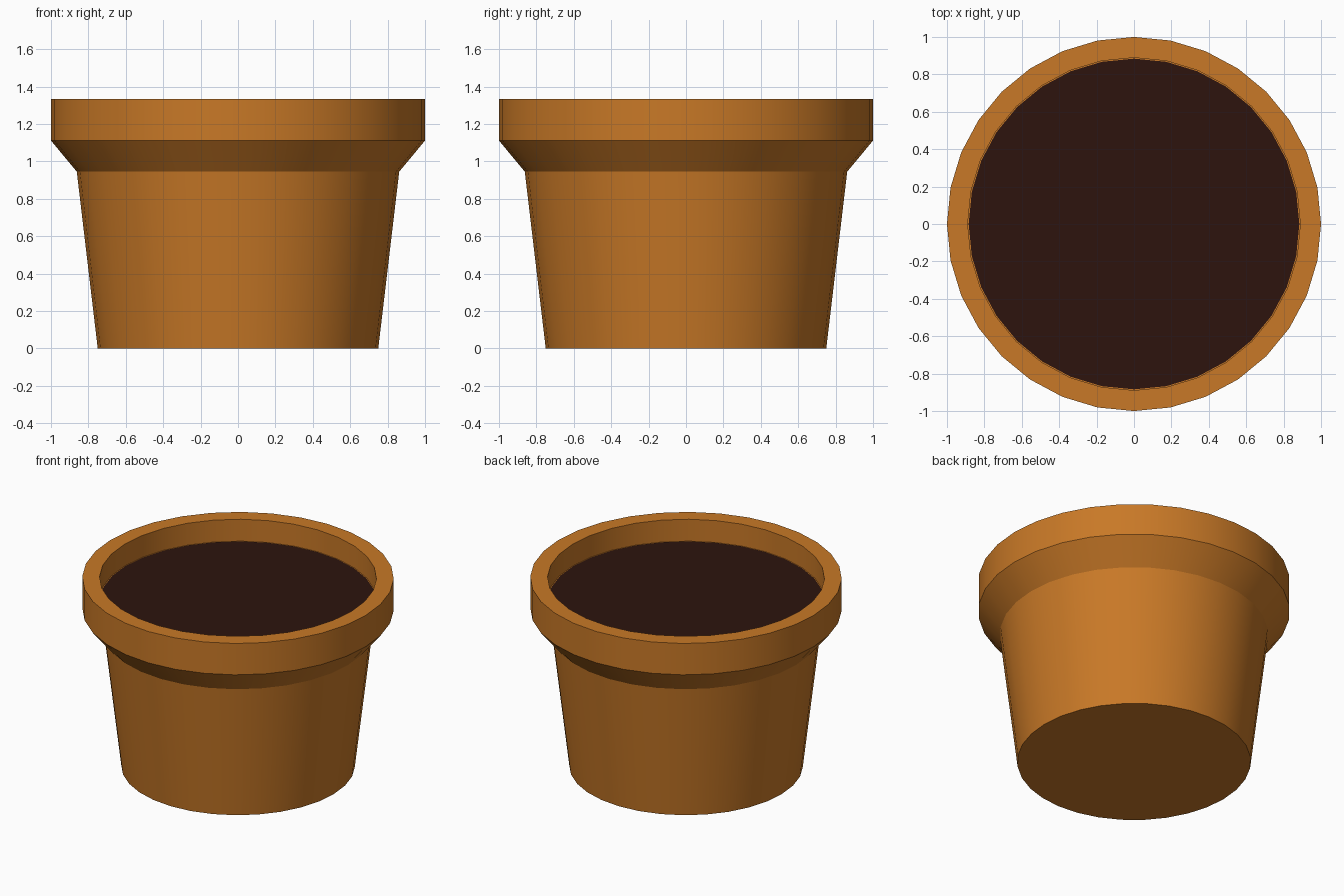
import bpy
import math

if "Cube" in bpy.data.objects:
    bpy.data.objects.remove(bpy.data.objects["Cube"])

SIDES = 32


def material(name, rgb):
    m = bpy.data.materials.new(name)
    m.diffuse_color = (*rgb, 1.0)
    m.use_nodes = True
    m.node_tree.nodes["Principled BSDF"].inputs["Base Color"].default_value = m.diffuse_color
    return m


def lathe(name, profile, mat):
    """Revolve (radius, z) points about z; radius 0 becomes a single pole, given profile runs bottom to inside."""
    verts, rings = [], []
    for r, z in profile:
        start = len(verts)
        for i in range(SIDES):
            a = 2 * math.pi * i / SIDES
            verts.append((r * math.cos(a), r * math.sin(a), z))
        rings.append(range(start, start + SIDES))
    faces = []
    for lo, hi in zip(rings, rings[1:]):
        for i in range(SIDES):
            j = (i + 1) % SIDES
            faces.append((lo[i], lo[j], hi[j], hi[i]))
    return verts, faces, rings, name, mat


def finish(verts, faces, name, mat):
    mesh = bpy.data.meshes.new(name)
    mesh.from_pydata(verts, [], faces)
    mesh.materials.append(mat)
    ob = bpy.data.objects.new(name, mesh)
    bpy.context.collection.objects.link(ob)
    bpy.ops.object.select_all(action='DESELECT')
    ob.select_set(True)
    bpy.context.view_layer.objects.active = ob
    bpy.ops.object.shade_smooth_by_angle(angle=math.radians(30))
    return ob


terracotta = material("terracotta", (0.58, 0.19, 0.02))
earth = material("earth", (0.026, 0.007, 0.004))

# Pot: tapered body, flared collar, rim, inner wall and a thin ledge at the soil
verts, faces, rings, name, mat = lathe("pot", [
    (0.75, 0.0), (0.862, 0.945), (1.0, 1.111), (1.0, 1.333),
    (0.889, 1.333), (0.889, 1.178), (0.884, 1.178)], terracotta)
faces.append(tuple(reversed(rings[0])))
finish(verts, faces, name, mat)

# Soil: flat disc filling the pot
verts, faces, rings, name, mat = lathe("soil", [(0.884, 1.178)], earth)
faces.append(tuple(rings[0]))
finish(verts, faces, name, mat)
